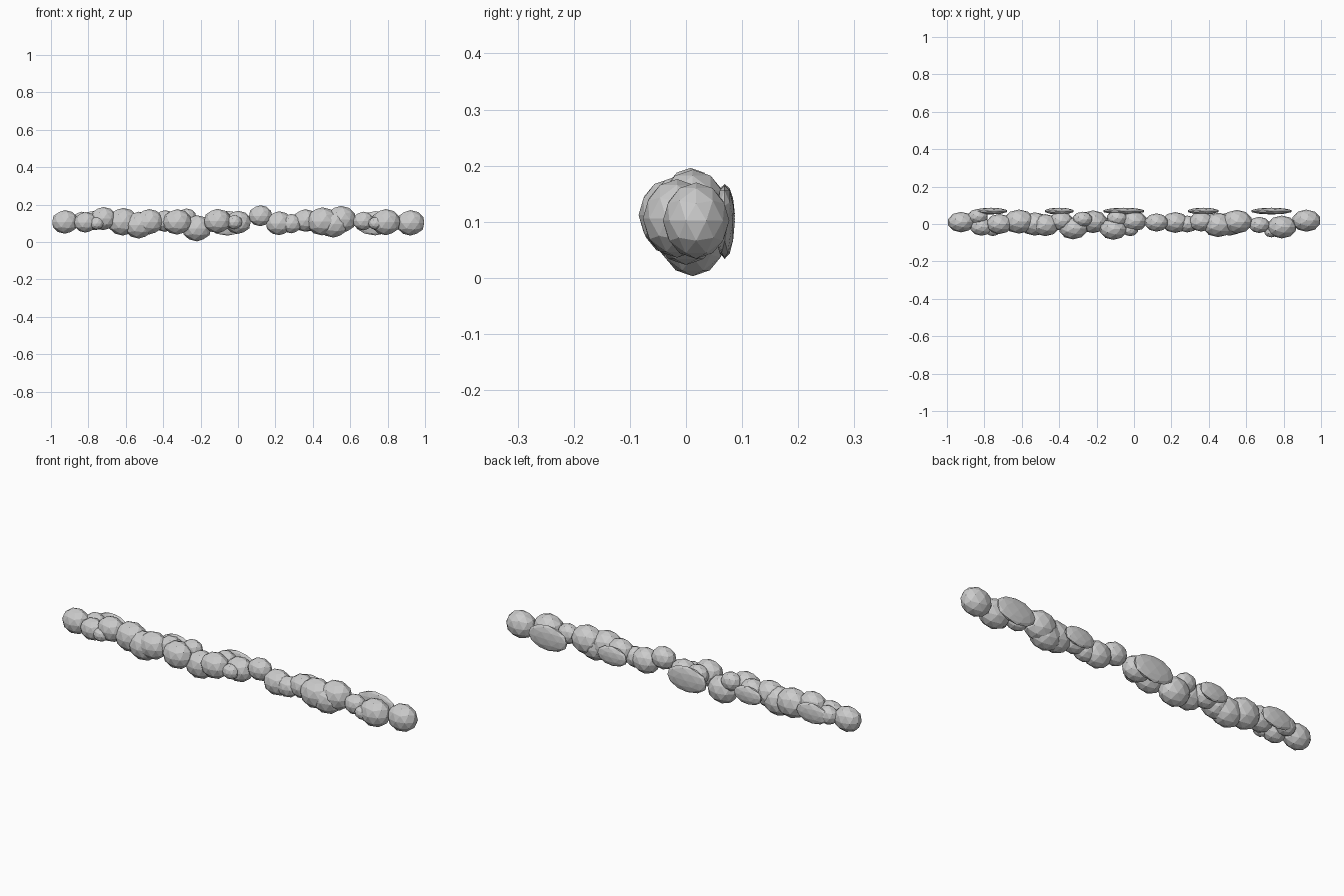
import bpy


def blob(name, loc, scale):
    bpy.ops.mesh.primitive_ico_sphere_add(subdivisions=2, radius=1, location=loc)
    ob = bpy.context.object
    ob.name = name
    ob.scale = scale


# Foliage clumps along the length: x, y, z, radius (stretched lengthwise, slimmer in depth)
clumps = [
    (-.925, .01, .107, .063), (-.815, -.015, .105, .055), (-.835, .04, .115, .047),
    (-.755, -.035, .10, .034), (-.72, 0, .125, .062), (-.615, .013, .108, .074),
    (-.53, 0, .09, .072), (-.475, -.006, .108, .068), (-.325, -.023, .107, .068),
    (-.39, .015, .112, .058), (-.275, .025, .132, .047), (-.22, .012, .073, .07),
    (-.11, -.028, .112, .065), (-.09, .03, .12, .05), (-.02, -.032, .106, .038),
    (0, .015, .105, .062), (.12, .008, .14, .056), (.22, .008, .10, .064),
    (.285, 0, .098, .052), (.36, .012, .115, .06), (.45, -.005, .11, .075),
    (.51, 0, .095, .072), (.55, .012, .12, .073), (.67, -.005, .112, .05),
    (.735, -.042, .10, .034), (.79, -.016, .106, .07), (.922, .018, .102, .068),
]
for i, (x, y, z, r) in enumerate(clumps):
    blob(f"foliage_clump_{i:02d}", (x, y, z), (r * 1.14, r * .87, r))

# Flattened leaf pads on the back side: x, z, half length
pads = [(-.765, .115, .09), (-.40, .11, .08), (-.055, .10, .114),
        (.37, .105, .085), (.735, .10, .112)]
for i, (x, z, r) in enumerate(pads):
    blob(f"back_leaf_pad_{i}", (x, .069, z), (r, .018, r * .58))
